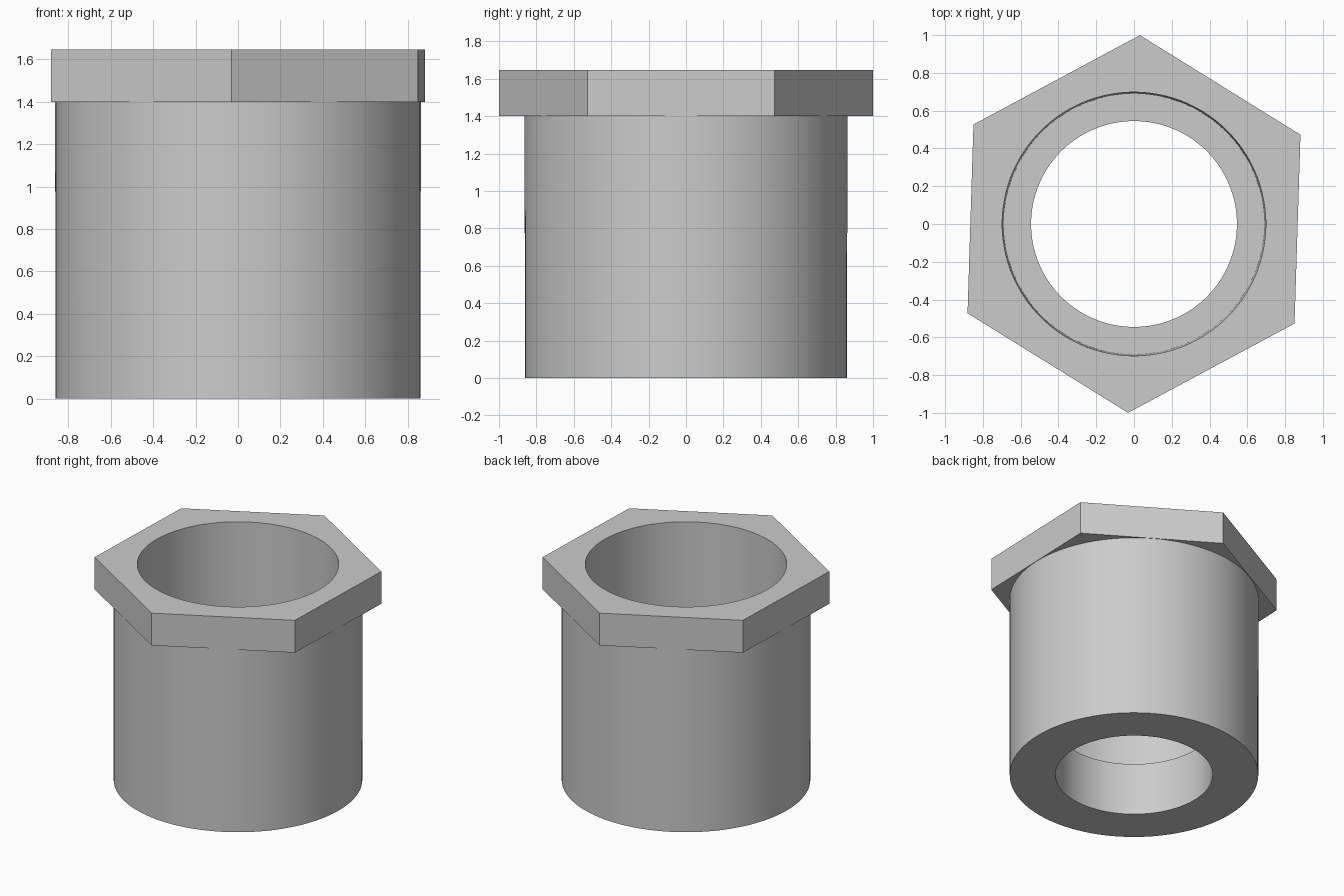
import bpy
import bmesh
from math import cos, sin, pi, radians

SEGMENTS = 96          # divisible by six, so the hexagon gets exact corners
TURN = radians(28.2)   # rotation of the hexagon about z

if "Cube" in bpy.data.objects:
    bpy.data.objects.remove(bpy.data.objects["Cube"], do_unlink=True)

# Plain grey plastic
grey = bpy.data.materials.new("grey")
grey.use_nodes = True
colour = (0.6, 0.6, 0.6, 1)
grey.diffuse_color = colour
grey.node_tree.nodes["Principled BSDF"].inputs["Base Color"].default_value = colour


def ring(bm, radius, z, hexagon=False):
    """Ring of vertices, round or hexagonal (radius is then to the corners)."""
    verts = []
    for i in range(SEGMENTS):
        a = 2 * pi * i / SEGMENTS
        r = radius
        if hexagon:
            r *= cos(pi / 6) / cos(a % (pi / 3) - pi / 6)
        verts.append(bm.verts.new((r * cos(a + TURN), r * sin(a + TURN), z)))
    return verts


bm = bmesh.new()
rings = [
    # Outer sleeve
    ring(bm, 0.862, 0),
    ring(bm, 0.863, 1.4),
    # Hexagonal collar
    ring(bm, 1, 1.4, hexagon=True),
    ring(bm, 1, 1.647, hexagon=True),
    # Slightly tapered socket, ledge and narrow bore
    ring(bm, 0.698, 1.647),
    ring(bm, 0.69, 0.4),
    ring(bm, 0.545, 0.4),
    ring(bm, 0.545, 0),
]
for low, high in zip(rings, rings[1:] + rings[:1]):
    for i in range(SEGMENTS):
        j = (i + 1) % SEGMENTS
        bm.faces.new((low[i], low[j], high[j], high[i]))
bmesh.ops.recalc_face_normals(bm, faces=bm.faces)

mesh = bpy.data.meshes.new("reducer_bushing")
bm.to_mesh(mesh)
bm.free()
mesh.materials.append(grey)
bushing = bpy.data.objects.new("reducer_bushing", mesh)
bpy.context.collection.objects.link(bushing)

# Smooth round walls, sharp rims and corners
bpy.ops.object.select_all(action='DESELECT')
bushing.select_set(True)
bpy.context.view_layer.objects.active = bushing
bpy.ops.object.shade_smooth_by_angle(angle=radians(30))
